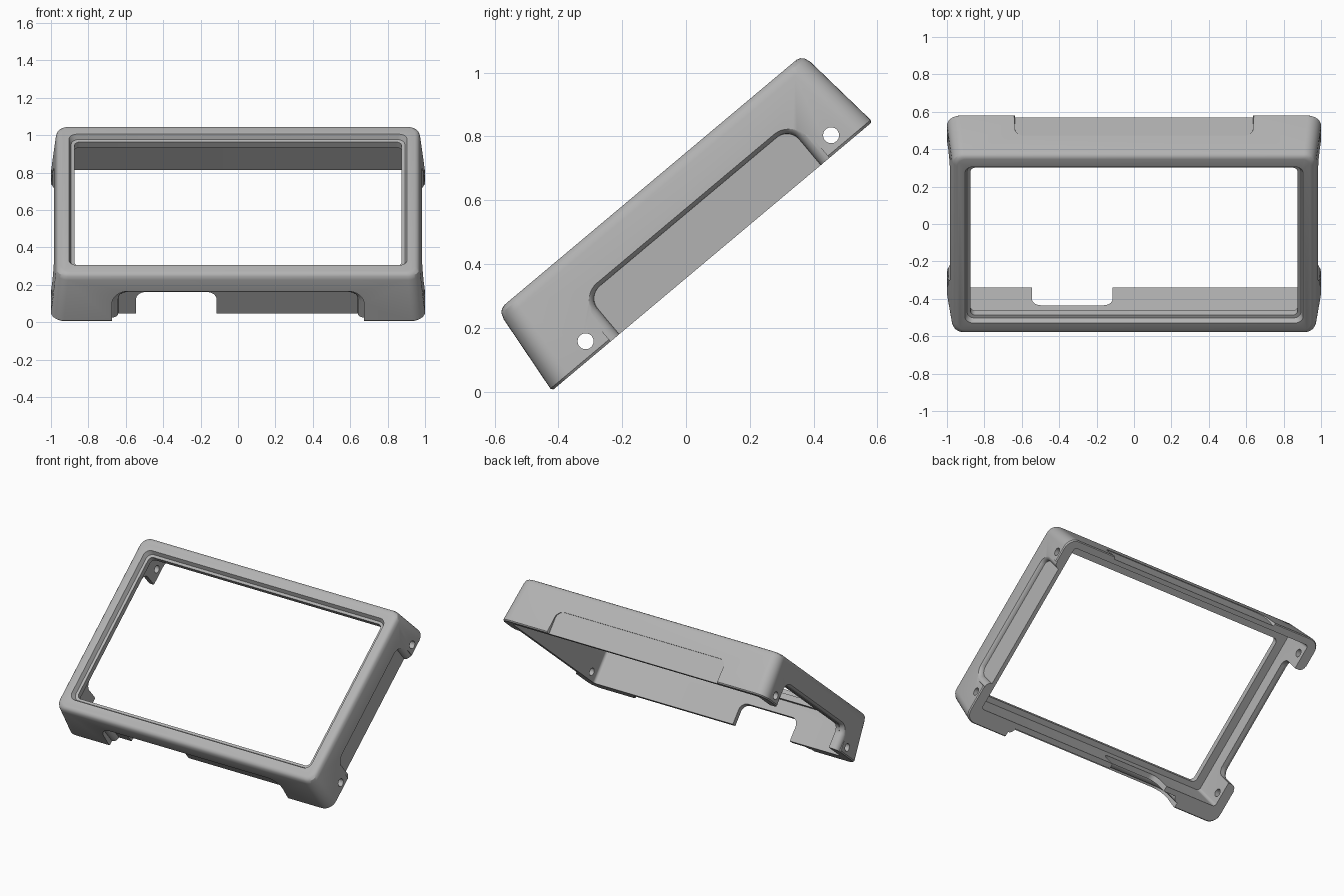
import bpy, bmesh, math
from mathutils import Matrix, Vector

if "Cube" in bpy.data.objects:
    bpy.data.objects.remove(bpy.data.objects["Cube"])

TILT = math.radians(40)
HEIGHT = 1.311          # length of the frame along its slope
MID = HEIGHT / 2

grey = bpy.data.materials.new("plain_grey")
grey.diffuse_color = (0.45, 0.45, 0.45, 1)
grey.use_nodes = True
grey.node_tree.nodes["Principled BSDF"].inputs["Base Color"].default_value = grey.diffuse_color


def rounded_rect(a0, a1, b0, b1, r, n=8):
    """Outline of a rounded rectangle in two dimensions."""
    pts = []
    corners = [(a1 - r, b1 - r), (a0 + r, b1 - r), (a0 + r, b0 + r), (a1 - r, b0 + r)]
    for k, (ca, cb) in enumerate(corners):
        for i in range(n + 1):
            t = math.pi / 2 * (k + i / n)
            pts.append((ca + r * math.cos(t), cb + r * math.sin(t)))
    return pts


def loft(name, sections, place):
    """Closed solid through (depth, a0, a1, b0, b1, radius) sections."""
    bm = bmesh.new()
    rings = []
    for d, a0, a1, b0, b1, r in sections:
        rings.append([bm.verts.new(place(a, b, d)) for a, b in rounded_rect(a0, a1, b0, b1, r)])
    for low, high in zip(rings, rings[1:]):
        for i in range(len(low)):
            j = (i + 1) % len(low)
            bm.faces.new((low[i], low[j], high[j], high[i]))
    bm.faces.new(rings[0])
    bm.faces.new(rings[-1])
    bmesh.ops.recalc_face_normals(bm, faces=bm.faces)
    mesh = bpy.data.meshes.new(name)
    bm.to_mesh(mesh)
    bm.free()
    mesh.materials.append(grey)
    obj = bpy.data.objects.new(name, mesh)
    bpy.context.collection.objects.link(obj)
    return obj


def along_depth(a, b, d):     # a = x, b = up the slope, d = outward
    return (a, b, d)


def along_slope(a, b, d):     # a = x, b = outward, d = up the slope
    return (a, d, b)


def along_x(a, b, d):         # a = up the slope, b = outward, d = x
    return (d, a, b)


def centred(d, half_x, half_u, r):
    return (d, -half_x, half_x, MID - half_u, MID + half_u, r)


# Tapered outer shell with a rounded front rim
body = loft("bezel_frame", [
    centred(0.0, 0.995, 0.650, 0.07),
    centred(0.008, 1.0, 0.6555, 0.07),
    centred(0.268, 0.974, 0.628, 0.065),
    centred(0.288, 0.968, 0.621, 0.06),
    centred(0.298, 0.958, 0.611, 0.055),
    centred(0.302, 0.945, 0.598, 0.05)], along_depth)

cutters = []

# Hollow interior behind the lip
cutters.append(loft("interior_cutter", [
    (-0.1, -0.93, 0.93, 0.105, 1.272, 0.02),
    (0.235, -0.93, 0.93, 0.105, 1.24, 0.02)], along_depth))

# Window with a stepped, slightly sloping lip
cutters.append(loft("window_cutter", [
    centred(0.1, 0.875, 0.515, 0.03),
    centred(0.272, 0.875, 0.515, 0.03),
    centred(0.275, 0.892, 0.532, 0.04),
    centred(0.305, 0.906, 0.546, 0.045),
    centred(0.4, 0.906, 0.546, 0.045)], along_depth))


def recess(name, place, plane, out, a0, a1, top, flare=0.035):
    """Shallow panel open at the back, with a curved fillet round its edge."""
    secs = []
    for i in range(6):
        t = i / 5 * math.pi / 2
        f, g = flare * (1 - math.cos(t)), flare * math.sin(t)
        secs.append((plane + out * g, a0 - f, a1 + f, -0.3, top + f, 0.05 + f))
    d, b0, b1, c0, c1, r = secs[-1]
    secs.append((plane + out * 0.2, b0, b1, c0, c1, r))
    cutters.append(loft(name, secs, place))


recess("bottom_recess_cutter", along_slope, 0.07, -1, -0.64, 0.64, 0.16)
recess("top_recess_cutter", along_slope, 1.292, 1, -0.635, 0.635, 0.155)
recess("right_recess_cutter", along_x, 0.957, 1, 0.275, 1.10, 0.155)
recess("left_recess_cutter", along_x, -0.957, -1, 0.275, 1.10, 0.155)

# Cable notch through the bottom wall
cutters.append(loft("notch_cutter", [
    (-0.1, -0.545, -0.115, -0.2, 0.148, 0.05),
    (0.13, -0.545, -0.115, -0.2, 0.148, 0.05)], along_slope))

# Open gap between the left feet
cutters.append(loft("left_gap_cutter", [
    (-1.1, 0.275, 1.10, -0.2, 0.15, 0.05),
    (-0.90, 0.275, 1.10, -0.2, 0.15, 0.05)], along_x))

# Screw holes through both side walls
for u in (0.18, 1.185):
    cutters.append(loft("screw_hole_cutter", [
        (-1.2, u - 0.025, u + 0.025, 0.026, 0.076, 0.0249),
        (1.2, u - 0.025, u + 0.025, 0.026, 0.076, 0.0249)], along_x))

for cutter in cutters:
    mod = body.modifiers.new(cutter.name, 'BOOLEAN')
    mod.operation = 'DIFFERENCE'
    mod.solver = 'EXACT'
    mod.object = cutter
    cutter.hide_render = True

# Bake the cuts, then tilt the frame onto its lower back edge
bpy.context.view_layer.update()
baked = bpy.data.meshes.new_from_object(
    body.evaluated_get(bpy.context.evaluated_depsgraph_get()))
body.modifiers.clear()
body.data = baked
for cutter in cutters:
    bpy.data.objects.remove(cutter)
baked.transform(Matrix.Translation(Vector((0, -0.42, 0.003))) @ Matrix.Rotation(TILT, 4, 'X'))
baked.materials.clear()
baked.materials.append(grey)

bpy.ops.object.select_all(action='DESELECT')
body.select_set(True)
bpy.context.view_layer.objects.active = body
bpy.ops.object.shade_smooth_by_angle(angle=math.radians(30))
